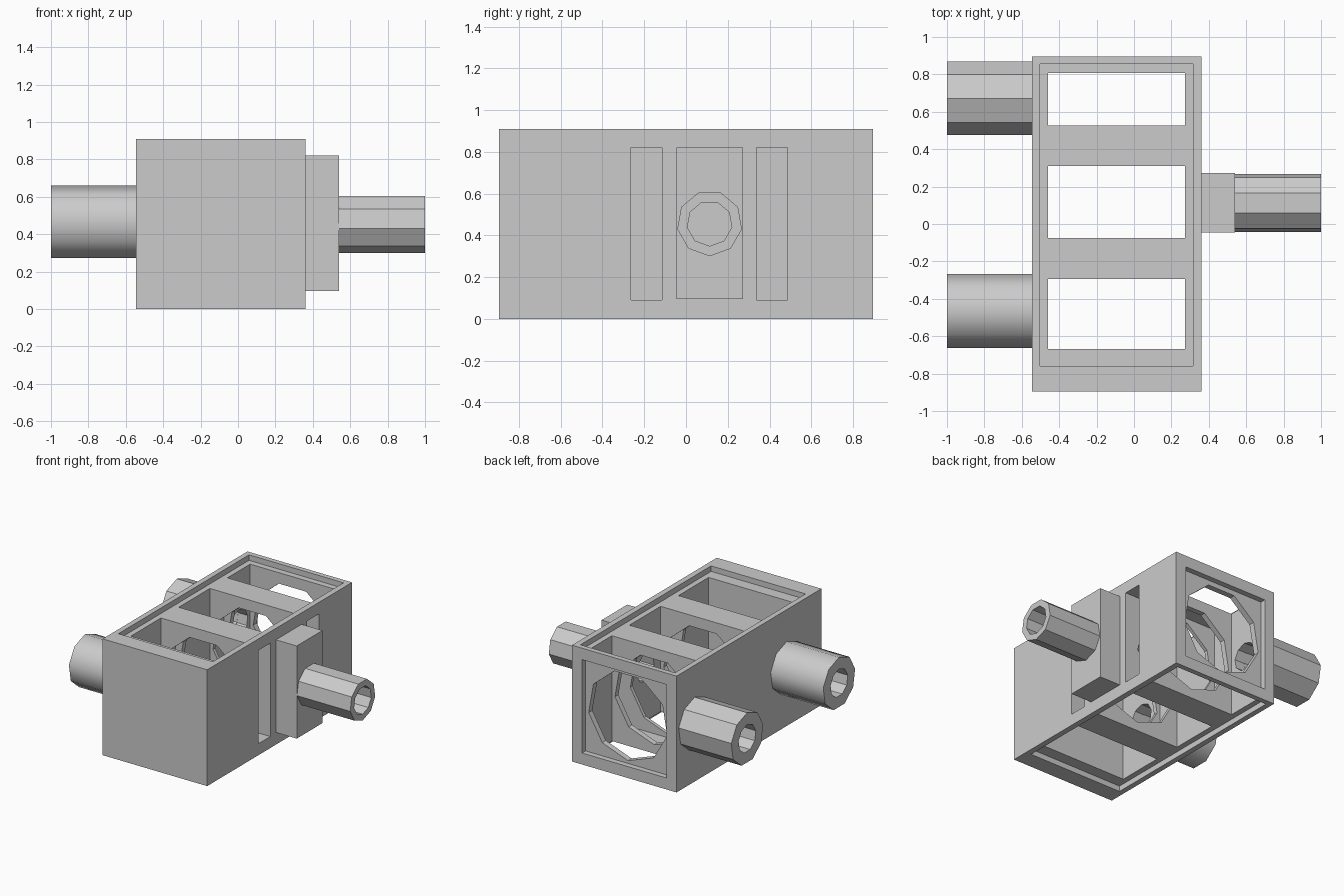
import bpy, bmesh
from math import cos, sin, radians, tau

if "Cube" in bpy.data.objects:
    bpy.data.objects.remove(bpy.data.objects["Cube"])

grey = bpy.data.materials.new("light grey")
grey.use_nodes = True
colour = (0.6, 0.6, 0.6, 1)
grey.diffuse_color = colour
grey.node_tree.nodes["Principled BSDF"].inputs["Base Color"].default_value = colour

SIDES = 9
MID_Z = 0.457


def finish(name, bm):
    bmesh.ops.recalc_face_normals(bm, faces=bm.faces)
    mesh = bpy.data.meshes.new(name)
    bm.to_mesh(mesh)
    bm.free()
    mesh.materials.append(grey)
    obj = bpy.data.objects.new(name, mesh)
    bpy.context.collection.objects.link(obj)
    return obj


def box(name, xs, ys, zs):
    bm = bmesh.new()
    bmesh.ops.create_cube(bm, size=1)
    for v in bm.verts:
        v.co = [r[0] if c < 0 else r[1] for c, r in zip(v.co, (xs, ys, zs))]
    return finish(name, bm)


def ring(bm, axis, pos, side, z, radius, start):
    """Polygon of vertices around the x or y axis."""
    verts = []
    for i in range(SIDES):
        a = radians(start) + tau * i / SIDES
        u, w = side + radius * cos(a), z + radius * sin(a)
        verts.append(bm.verts.new((pos, u, w) if axis == "x" else (u, pos, w)))
    return verts


def bridge(bm, a, b):
    return [bm.faces.new((a[i - 1], a[i], b[i], b[i - 1])) for i in range(SIDES)]


def rod(name, axis, ends, side, z, radius, start):
    bm = bmesh.new()
    a, b = [ring(bm, axis, p, side, z, radius, start) for p in ends]
    bridge(bm, a, b)
    bm.faces.new(a)
    bm.faces.new(b)
    return finish(name, bm)


def tube(name, inner_x, outer_x, y, z, radius, bore, start, smooth=False):
    bm = bmesh.new()
    loops = [ring(bm, "x", x, y, z, r, start) for x, r in
             ((inner_x, radius), (outer_x, radius), (outer_x, bore), (inner_x, bore))]
    skin = bridge(bm, loops[0], loops[1])
    bridge(bm, loops[1], loops[2])
    bridge(bm, loops[2], loops[3])
    for f in skin:
        f.smooth = smooth
    for e in bm.edges:
        if all(v in loops[1] for v in e.verts):
            e.smooth = False
    return finish(name, bm)


def carve(target, cutters):
    """Subtract every cutter, bake the result, and drop the cutters."""
    for c in cutters:
        c.hide_render = True
        mod = target.modifiers.new("cut", "BOOLEAN")
        mod.operation, mod.solver, mod.object = "DIFFERENCE", "EXACT", c
    bpy.context.view_layer.update()
    deps = bpy.context.evaluated_depsgraph_get()
    mesh = bpy.data.meshes.new_from_object(target.evaluated_get(deps))
    target.modifiers.clear()
    target.data = mesh
    for c in cutters:
        bpy.data.objects.remove(c)


# Port bores: (name, wall span, y, first corner angle)
SIDE_PORT = ((0.2, 0.7), 0.113, -90)
TWIN_PORTS = (((-0.7, -0.4), -0.465, 90), ((-0.7, -0.4), 0.672, 90))
BORE = 0.108


def bore_cutter(port):
    span, y, start = port
    return rod("bore_cutter", "x", span, y, MID_Z, BORE, start)


# Housing: block with chambers, lid recesses, plate slots and a long bore
housing = box("housing", (-0.545, 0.36), (-0.895, 0.895), (0, 0.91))
inside_x = (-0.46, 0.272)
cutters = [box("chamber_cutter", inside_x, ys, (-0.1, 1))
           for ys in ((-0.667, -0.295), (-0.075, 0.31), (0.527, 0.807))]
cutters += [box("lid_cutter", (-0.503, 0.315), (-0.76, 0.855), zs)
            for zs in ((0.867, 1), (-0.1, 0.043))]
cutters.append(box("end_cutter", inside_x, (0.852, 1), (0.09, 0.82)))
cutters += [box("slot_cutter", (-0.46, 0.5), ys, (0.09, 0.82))
            for ys in ((-0.263, -0.115), (0.337, 0.485))]
cutters.append(rod("long_bore_cutter", "y", (-0.4, 1), -0.094, MID_Z, 0.345, -90))
cutters += [bore_cutter(p) for p in (SIDE_PORT, *TWIN_PORTS)]
carve(housing, cutters)

# Mounting plate for the single port
plate = box("port_plate", (0.36, 0.54), (-0.045, 0.272), (0.095, 0.82))
carve(plate, [bore_cutter(SIDE_PORT)])

# Port tubes
tube("side_port", 0.54, 1, 0.113, MID_Z, 0.157, BORE, -90)
tube("front_port", -0.545, -1, -0.465, MID_Z + 0.003, 0.2, BORE, 90, smooth=True)
tube("rear_port", -0.545, -1, 0.672, MID_Z + 0.003, 0.2, BORE, 90)
